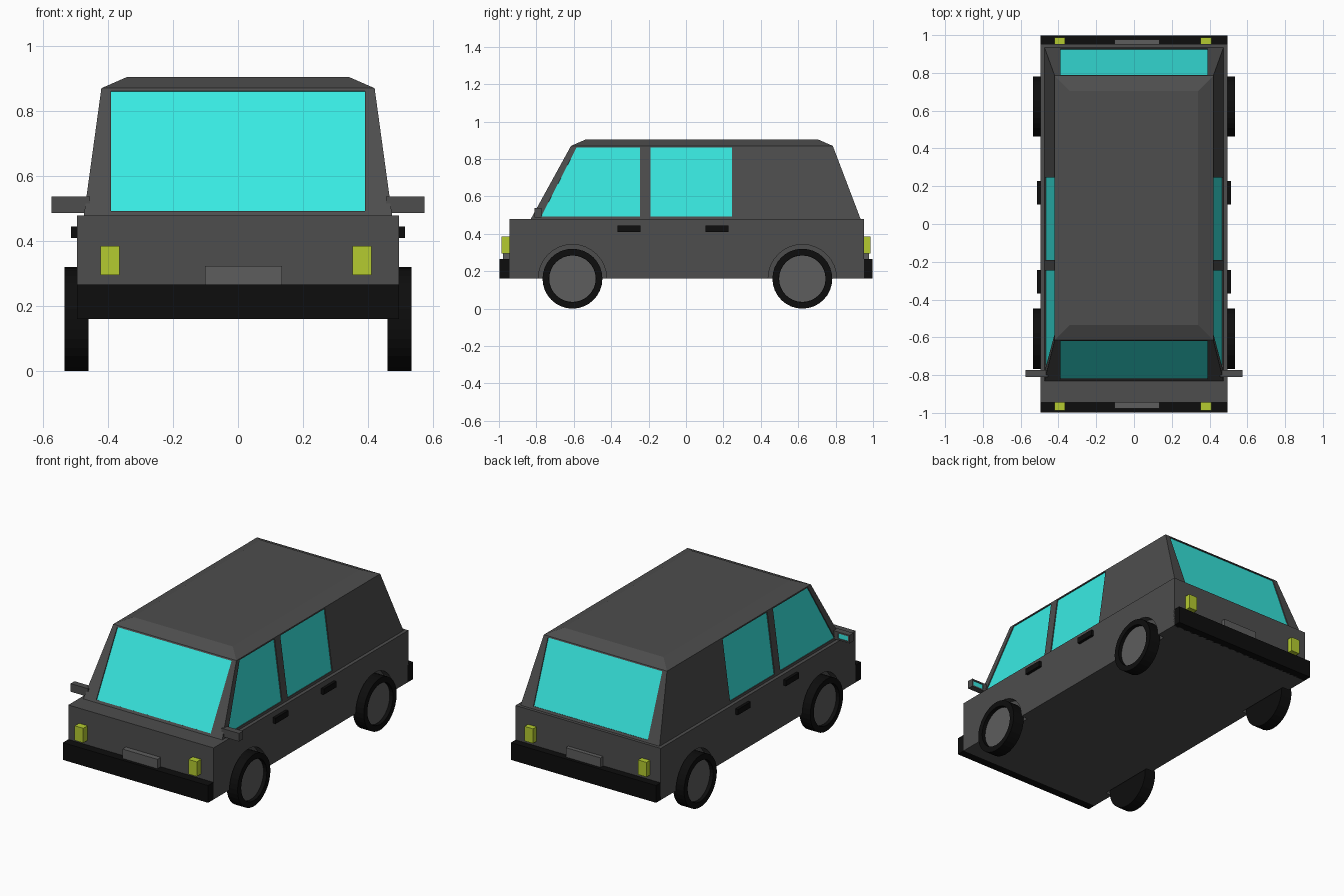
import bpy, bmesh
from math import sin, cos, pi
from mathutils import Vector

if "Cube" in bpy.data.objects:
    bpy.data.objects.remove(bpy.data.objects["Cube"])


def material(name, rgb):
    m = bpy.data.materials.new(name)
    m.diffuse_color = (*rgb, 1)
    m.use_nodes = True
    m.node_tree.nodes["Principled BSDF"].inputs["Base Color"].default_value = m.diffuse_color
    return m


PAINT = material("dark_grey_paint", (0.075, 0.075, 0.075))
BLACK = material("black_rubber", (0.004, 0.004, 0.004))
METAL = material("mid_grey", (0.11, 0.11, 0.11))
GLASS = material("cyan_glass", (0.04, 0.82, 0.76))
LAMP = material("yellow_lamp", (0.46, 0.60, 0.03))


def loft(name, rings, mat):
    """Solid skinned through rings of equal point count, capped at both ends."""
    bm = bmesh.new()
    vs = [[bm.verts.new(p) for p in r] for r in rings]
    n = len(vs[0])
    for a, b in zip(vs, vs[1:]):
        for i in range(n):
            j = (i + 1) % n
            bm.faces.new((a[i], a[j], b[j], b[i]))
    bm.faces.new(vs[0])
    bm.faces.new(vs[-1])
    bmesh.ops.recalc_face_normals(bm, faces=bm.faces)
    me = bpy.data.meshes.new(name)
    bm.to_mesh(me)
    bm.free()
    me.materials.append(mat)
    ob = bpy.data.objects.new(name, me)
    bpy.context.collection.objects.link(ob)
    return ob


def rect(x0, x1, y0, y1, z):
    return [(x0, y0, z), (x1, y0, z), (x1, y1, z), (x0, y1, z)]


def box(name, x, y, z, mat):
    return loft(name, [rect(*x, *y, h) for h in z], mat)


def circle(x, y, z, r, n=32):
    return [(x, y + r * cos(2 * pi * i / n), z + r * sin(2 * pi * i / n)) for i in range(n)]


def cut(target, cutter):
    mod = target.modifiers.new("cut", 'BOOLEAN')
    mod.operation = 'DIFFERENCE'
    mod.solver = 'EXACT'
    mod.object = cutter
    bpy.context.view_layer.objects.active = target
    bpy.ops.object.modifier_apply(modifier=mod.name)
    bpy.data.objects.remove(cutter)


# Lower body and tapered cabin
body = box("lower_body", (-0.495, 0.495), (-0.945, 0.953), (0.16, 0.478), PAINT)
cabin = loft("cabin", [rect(-0.475, 0.475, -0.835, 0.937, 0.47),
                       rect(-0.42, 0.42, -0.615, 0.785, 0.87),
                       rect(-0.34, 0.34, -0.535, 0.705, 0.905)], PAINT)


def side_x(z): return 0.475 - (z - 0.47) * 0.055 / 0.4
def front_y(z): return -0.835 + (z - 0.47) * 0.22 / 0.4
def back_y(z): return 0.937 - (z - 0.47) * 0.152 / 0.4


def window(name, pts):
    """Recess the cabin wall and set a pane in the recess."""
    pts = [Vector(p) for p in pts]
    nrm = (pts[1] - pts[0]).cross(pts[2] - pts[0]).normalized()
    if nrm.dot(pts[0] - Vector((0, 0, 0.5))) < 0:
        nrm = -nrm
    def shift(d): return [p + nrm * d for p in pts]
    cut(cabin, loft("cutter", [shift(0.03), shift(-0.008)], PAINT))
    loft(name, [shift(-0.006), shift(-0.012)], GLASS)


# Windscreen and rear window
LO, HI = 0.492, 0.862
for name, fy in (("windscreen", front_y), ("rear_window", back_y)):
    window(name, [(-0.39, fy(LO), LO), (0.39, fy(LO), LO), (0.39, fy(HI), HI), (-0.39, fy(HI), HI)])

for s, side in ((-1, "left"), (1, "right")):
    # Side windows
    for name, outline in (("front", [(-0.775, LO), (-0.245, LO), (-0.245, HI), (-0.585, HI)]),
                          ("back", [(-0.19, LO), (0.245, LO), (0.245, HI), (-0.19, HI)])):
        window(f"{side}_{name}_side_window", [(s * side_x(z), y, z) for y, z in outline])

    # Wheels in shallow arches
    for end, y in (("front", -0.607), ("back", 0.622)):
        cut(body, loft("cutter", [circle(s * x, y, 0.16, 0.183) for x in (0.45, 0.6)], PAINT))
        loft(f"{side}_{end}_tyre", [circle(s * x, y, 0.16, r) for x, r in
             ((0.46, 0.16), (0.534, 0.16), (0.534, 0.125), (0.505, 0.125))], BLACK)
        loft(f"{side}_{end}_hub", [circle(s * x, y, 0.16, 0.124) for x in (0.5, 0.512)], METAL)

    # Door handles
    for end, y in (("front", -0.305), ("back", 0.165)):
        box(f"{side}_{end}_door_handle", sorted((s * 0.48, s * 0.513)),
            (y - 0.062, y + 0.062), (0.41, 0.445), BLACK)

    # Door mirrors with glass facing backwards
    mirror = box(f"{side}_mirror", sorted((s * 0.455, s * 0.574)), (-0.81, -0.772), (0.487, 0.537), PAINT)
    gx = sorted((s * 0.495, s * 0.565))
    cut(mirror, box("cutter", gx, (-0.779, -0.7), (0.496, 0.528), PAINT))
    box(f"{side}_mirror_glass", gx, (-0.785, -0.777), (0.496, 0.528), GLASS)

# Bumpers, plates and lamps at both ends
for end, e in (("front", -1), ("back", 1)):
    box(f"{end}_bumper", (-0.495, 0.495), sorted((e * 0.945, e * 0.998)), (0.16, 0.266), BLACK)
    box(f"{end}_plate", (-0.102, 0.135), sorted((e * 0.94, e * 0.978)), (0.264, 0.324), METAL)
    for side, x in (("left", -0.393), ("right", 0.381)):
        box(f"{end}_{side}_lamp", (x - 0.029, x + 0.029), sorted((e * 0.94, e * 0.987)),
            (0.295, 0.385), LAMP)
